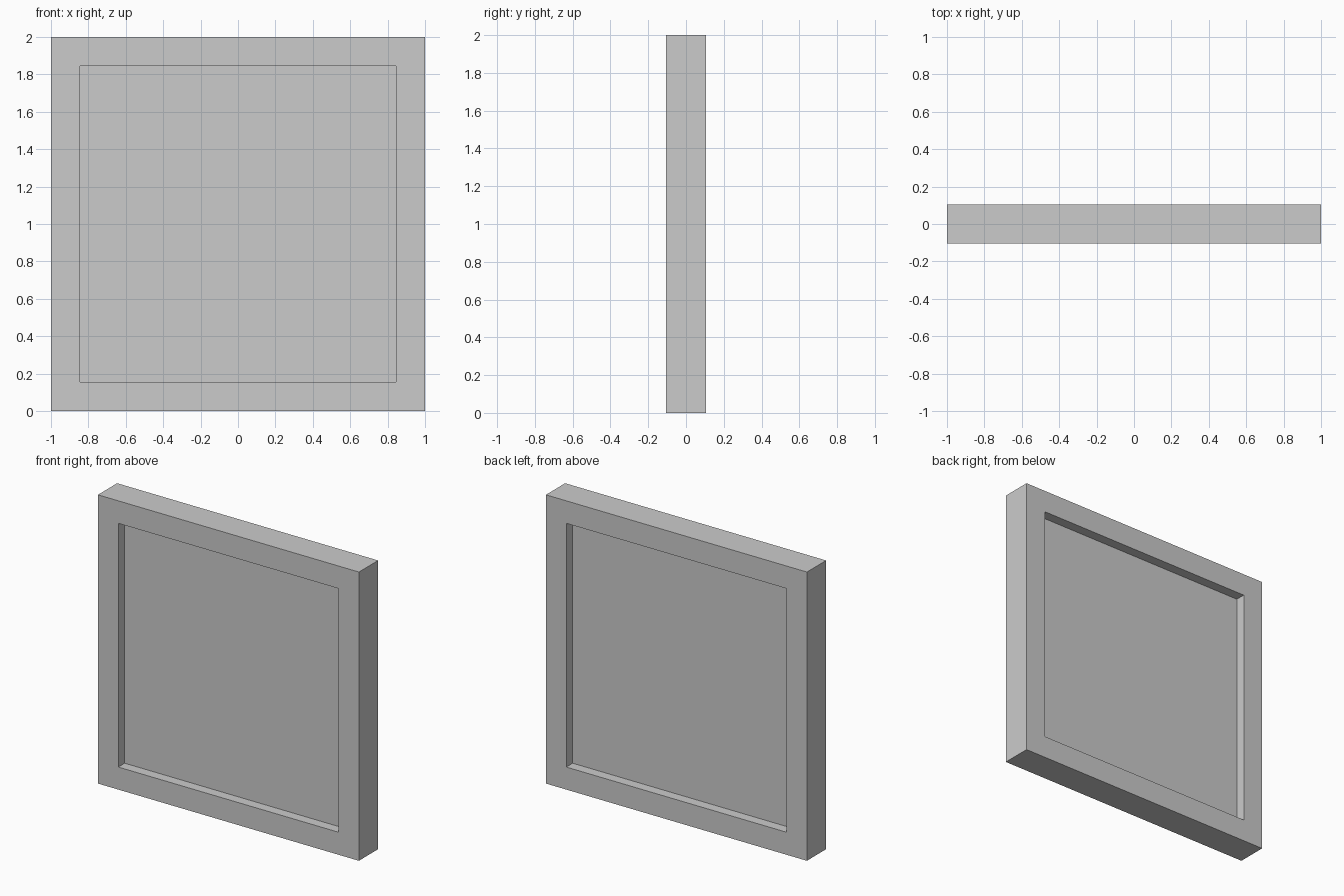
import bpy
import bmesh
from mathutils import Matrix, Vector

if "Cube" in bpy.data.objects:
    bpy.data.objects.remove(bpy.data.objects["Cube"])

SIZE = 2.0      # width and height
DEPTH = 0.21    # overall thickness
BORDER = 0.156  # width of the raised frame
RECESS = 0.07   # depth of the sunken panel on each side

# Square slab standing on the ground
bm = bmesh.new()
bmesh.ops.create_cube(
    bm, size=1.0,
    matrix=Matrix.Translation((0, 0, SIZE / 2)) @ Matrix.Diagonal((SIZE, DEPTH, SIZE, 1)))
bm.normal_update()

# Sink a panel into the front and back, leaving the frame around it
for face in [f for f in bm.faces if abs(f.normal.y) > 0.9]:
    inward = Vector((0, -face.normal.y * RECESS, 0))
    bmesh.ops.inset_region(bm, faces=[face], thickness=BORDER, use_even_offset=True)
    panel = bmesh.ops.extrude_discrete_faces(bm, faces=[face])["faces"][0]
    bmesh.ops.translate(bm, verts=panel.verts, vec=inward)

bmesh.ops.recalc_face_normals(bm, faces=bm.faces)
mesh = bpy.data.meshes.new("framed_panel")
bm.to_mesh(mesh)
bm.free()
bpy.context.collection.objects.link(bpy.data.objects.new("framed_panel", mesh))
